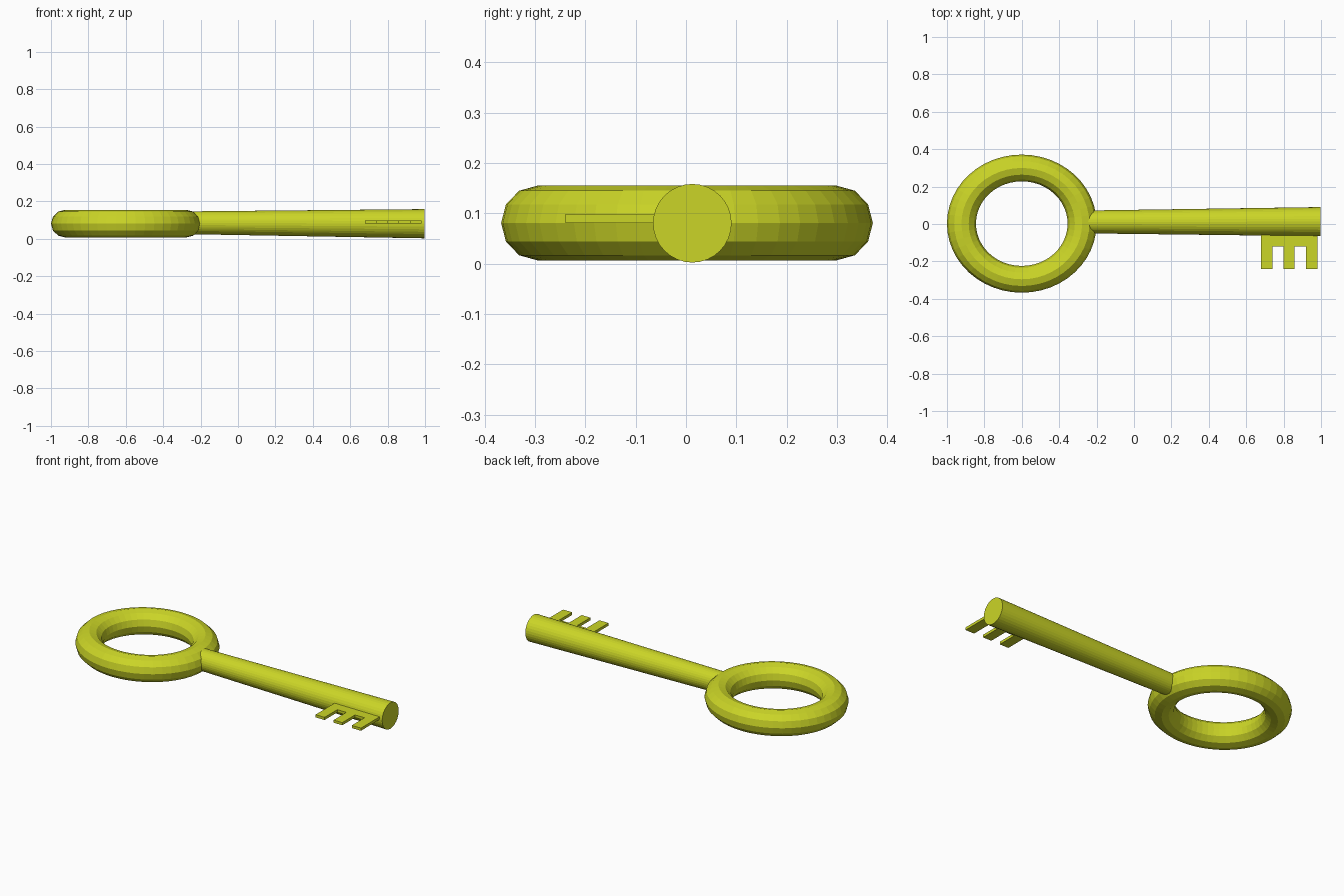
import bpy, bmesh
from mathutils import Vector

if "Cube" in bpy.data.objects:
    bpy.data.objects.remove(bpy.data.objects["Cube"])

gold = bpy.data.materials.new("yellow_metal")
gold.diffuse_color = (0.60, 0.67, 0.02, 1)
gold.use_nodes = True
gold.node_tree.nodes["Principled BSDF"].inputs["Base Color"].default_value = gold.diffuse_color


def finish(ob, name):
    ob.name = name
    ob.data.materials.append(gold)


# Ring handle: slightly squashed torus
bpy.ops.mesh.primitive_torus_add(location=(-0.6, 0.002, 0.081), major_segments=48,
                                 minor_segments=12, major_radius=0.3225, minor_radius=0.0775)
ring = bpy.context.object
ring.scale = (1, 0.923, 0.955)
finish(ring, "ring_handle")

# Shaft: gently widening round bar, tilted a touch along its length
a, b = Vector((-0.26, 0.011, 0.0855)), Vector((0.998, 0.0125, 0.0805))
bpy.ops.mesh.primitive_cone_add(vertices=32, radius1=0.061, radius2=0.078,
                                depth=(b - a).length, location=(a + b) / 2)
shaft = bpy.context.object
shaft.rotation_euler = (b - a).to_track_quat('Z', 'Y').to_euler()
finish(shaft, "shaft")

# Bit: thin comb plate with three teeth, rooted inside the shaft
teeth = [(0.68, 0.74), (0.80, 0.857), (0.92, 0.98)]
outline = [(0.98, -0.03), (0.68, -0.03)]
for i, (x0, x1) in enumerate(teeth):
    if i:
        outline.append((x0, -0.12))
    outline += [(x0, -0.24), (x1, -0.24)]
    if i < len(teeth) - 1:
        outline.append((x1, -0.12))
bm = bmesh.new()
face = bm.faces.new([bm.verts.new((x, y, 0.082)) for x, y in outline])
ext = bmesh.ops.extrude_face_region(bm, geom=[face])
bmesh.ops.translate(bm, vec=(0, 0, 0.016),
                    verts=[v for v in ext["geom"] if isinstance(v, bmesh.types.BMVert)])
bmesh.ops.recalc_face_normals(bm, faces=bm.faces)
mesh = bpy.data.meshes.new("key_bit")
bm.to_mesh(mesh)
bm.free()
bit = bpy.data.objects.new("key_bit", mesh)
bpy.context.collection.objects.link(bit)
finish(bit, "key_bit")
